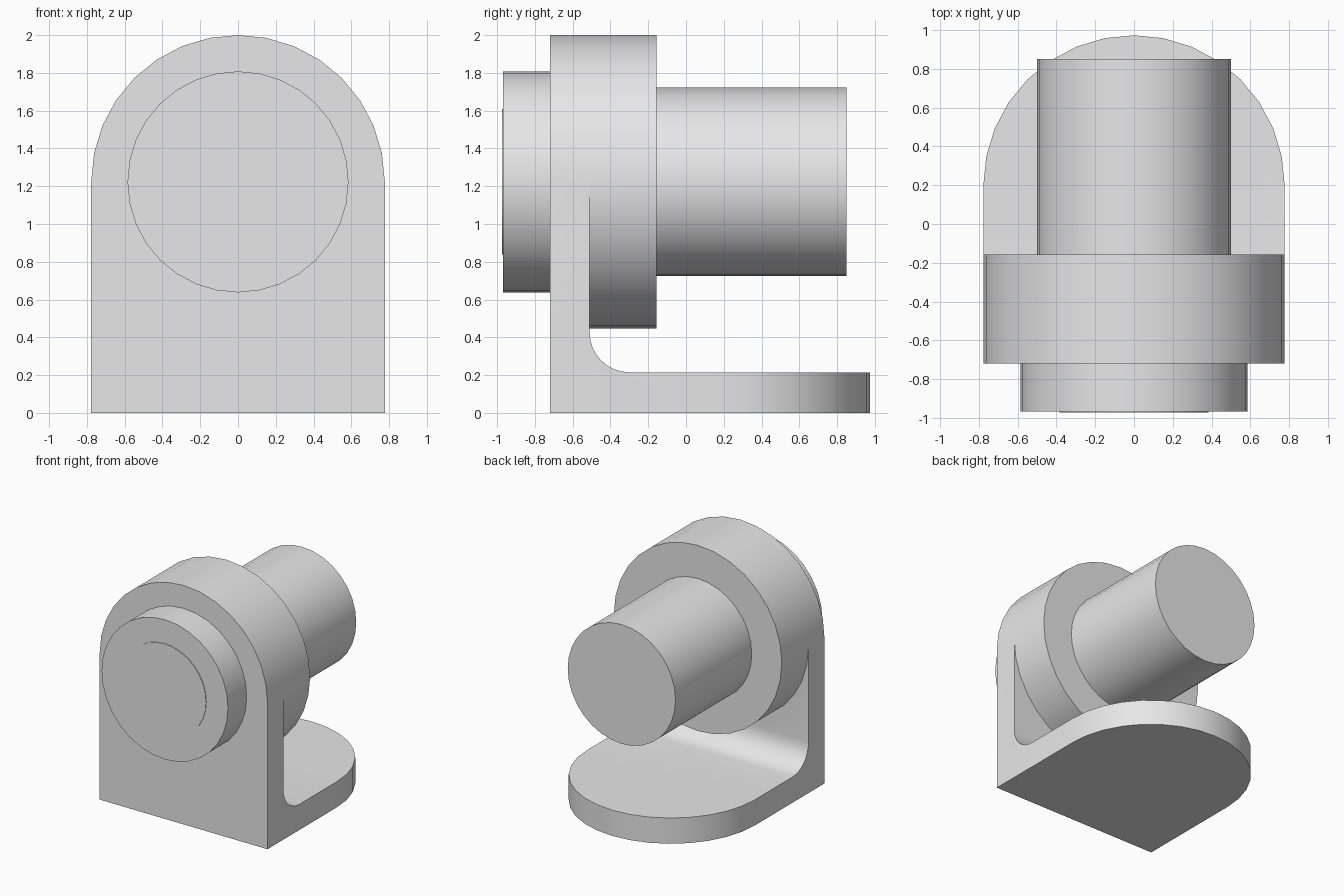
import bpy, bmesh, math
from mathutils import Vector

if "Cube" in bpy.data.objects:
    bpy.data.objects.remove(bpy.data.objects["Cube"], do_unlink=True)

R = 0.777             # half width of the bracket and radius of its round ends
AXIS_Z = 2 - R        # height of the shaft axis
FRONT, PLATE_BACK, BACK = -0.72, -0.51, 0.973
BASE_TOP, FILLET = 0.215, 0.21

grey = bpy.data.materials.new("light grey")
grey.use_nodes = True
grey.diffuse_color = (0.8, 0.8, 0.8, 1)
grey.node_tree.nodes["Principled BSDF"].inputs["Base Color"].default_value = grey.diffuse_color


def arc(cu, cv, r, start, end, steps):
    """Points on a circular arc, angles in degrees."""
    angles = [math.radians(start + (end - start) * i / steps) for i in range(steps + 1)]
    return [(cu + r * math.cos(a), cv + r * math.sin(a)) for a in angles]


def prism(name, outline, axis, start, end):
    """Extrude a 2D outline along x, y or z."""
    place = {"x": lambda u, v: Vector((start, u, v)),
             "y": lambda u, v: Vector((u, start, v)),
             "z": lambda u, v: Vector((u, v, start))}[axis]
    step = Vector([(end - start) * (axis == a) for a in "xyz"])
    bm = bmesh.new()
    face = bm.faces.new([bm.verts.new(place(u, v)) for u, v in outline])
    top = bmesh.ops.extrude_face_region(bm, geom=[face], use_keep_orig=True)["geom"]
    bmesh.ops.translate(bm, vec=step, verts=[g for g in top if isinstance(g, bmesh.types.BMVert)])
    bmesh.ops.recalc_face_normals(bm, faces=bm.faces)
    mesh = bpy.data.meshes.new(name)
    bm.to_mesh(mesh)
    bm.free()
    mesh.materials.append(grey)
    obj = bpy.data.objects.new(name, mesh)
    bpy.context.collection.objects.link(obj)
    return obj


def cylinder(name, r, start, end):
    """Cylinder along the shaft axis."""
    return prism(name, arc(0, AXIS_Z, r, 0, 360, 32)[:-1], "y", start, end)


def combine(obj, other, operation):
    """Apply a boolean and remove the helper."""
    mod = obj.modifiers.new("combine", "BOOLEAN")
    mod.object, mod.operation, mod.solver = other, operation, "EXACT"
    graph = bpy.context.evaluated_depsgraph_get()
    mesh = bpy.data.meshes.new_from_object(obj.evaluated_get(graph))
    obj.modifiers.clear()
    obj.data = mesh
    bpy.data.objects.remove(other, do_unlink=True)


# L-shaped bracket with an inner fillet
fillet = arc(PLATE_BACK + FILLET, BASE_TOP + FILLET, FILLET, 270, 180, 8)
profile = [(FRONT, 0), (BACK + 0.1, 0), (BACK + 0.1, BASE_TOP)] + fillet
profile += [(PLATE_BACK, 2.1), (FRONT, 2.1)]
bracket = prism("bracket", profile, "x", -1, 1)

# Round the top of the upright and the back of the base
arch = [(-R, -0.1), (R, -0.1)] + arc(0, AXIS_Z, R, 0, 180, 16)
combine(bracket, prism("arch_helper", arch, "y", -1, 1.2), "INTERSECT")
foot = [(-R, -1), (R, -1)] + arc(0, BACK - R, R, 0, 180, 16)
combine(bracket, prism("foot_helper", foot, "z", -0.2, 2.2), "INTERSECT")

# Round boss behind the upright
combine(bracket, cylinder("boss_helper", R, PLATE_BACK, -0.157), "UNION")

# Shaft, front collar and thin end disc
parts = [bracket,
         cylinder("shaft", 0.499, -0.157, 0.851),
         cylinder("front_collar", 0.585, -0.968, FRONT),
         cylinder("end_disc", 0.385, -0.973, -0.968)]

bpy.ops.object.select_all(action="DESELECT")
for part in parts:
    part.select_set(True)
bpy.context.view_layer.objects.active = bracket
bpy.ops.object.shade_smooth_by_angle(angle=math.radians(30))
